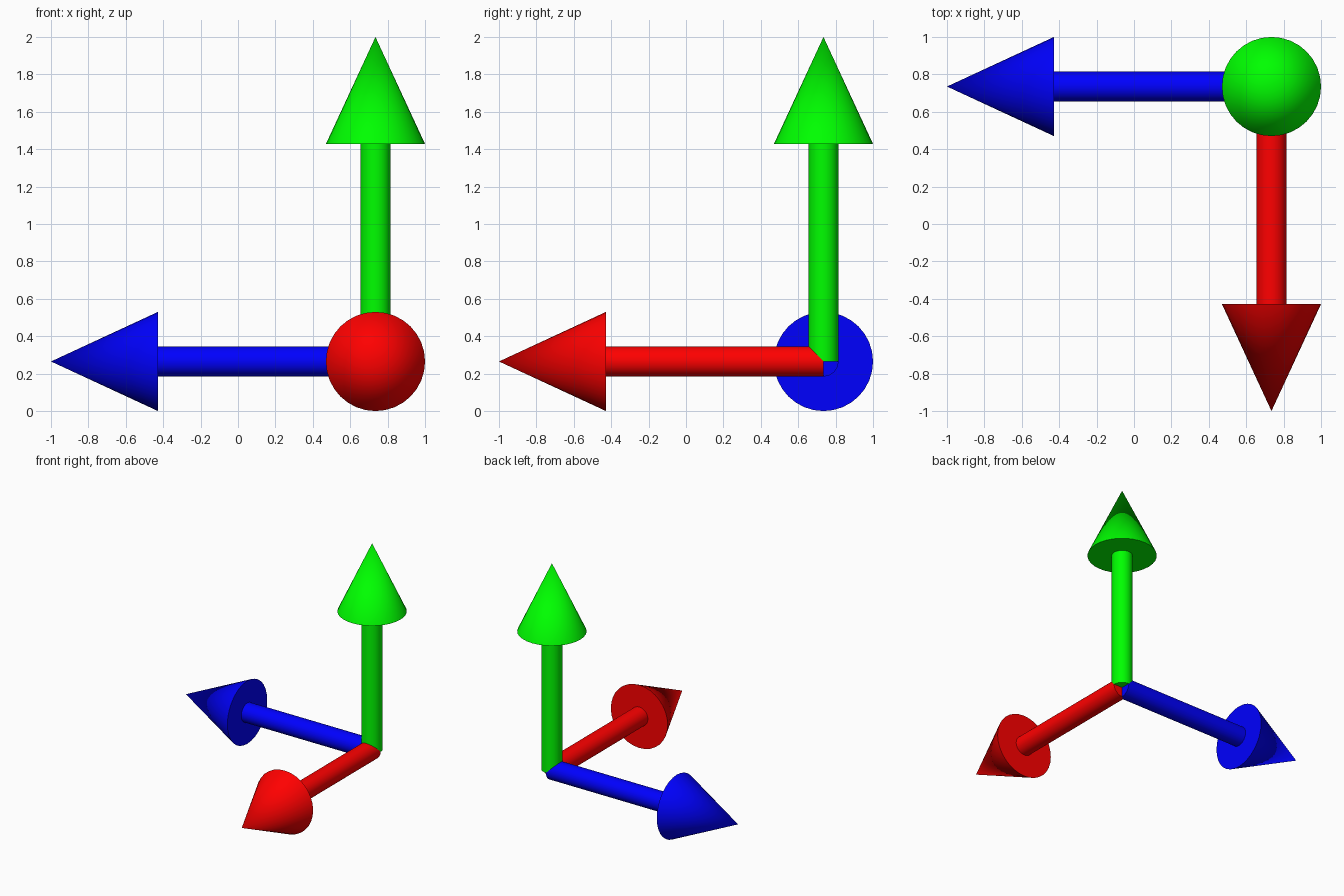
import bpy
from mathutils import Vector, Matrix

if "Cube" in bpy.data.objects:
    bpy.data.objects.remove(bpy.data.objects["Cube"])

CORNER = Vector((0.735, 0.735, 0.265))   # where the three shafts meet
LENGTH, HEAD = 1.735, 0.572              # whole arrow, cone part
SHAFT_R, HEAD_R, SIDES = 0.08, 0.265, 32


def finish(name, mat):
    ob = bpy.context.object
    ob.name = name
    ob.data.materials.append(mat)
    bpy.ops.object.shade_smooth_by_angle(angle=0.6)


def arrow(name, direction, color):
    d = Vector(direction)
    rot = d.to_track_quat('Z', 'Y').to_euler()
    mat = bpy.data.materials.new(name + "_paint")
    mat.diffuse_color = color
    mat.use_nodes = True
    mat.node_tree.nodes["Principled BSDF"].inputs["Base Color"].default_value = mat.diffuse_color
    # shaft, starting exactly at the shared corner
    shaft = LENGTH - HEAD
    bpy.ops.mesh.primitive_cylinder_add(vertices=SIDES, radius=SHAFT_R, depth=shaft,
                                        location=CORNER + d * shaft / 2, rotation=rot)
    finish(name + "_shaft", mat)
    # cone head
    bpy.ops.mesh.primitive_cone_add(vertices=SIDES, radius1=HEAD_R, radius2=0, depth=HEAD,
                                    location=CORNER + d * (LENGTH - HEAD / 2), rotation=rot)
    finish(name + "_head", mat)


arrow("front_arrow", (0, -1, 0), (1, 0, 0, 1))
arrow("left_arrow", (-1, 0, 0), (0, 0, 1, 1))
arrow("up_arrow", (0, 0, 1), (0, 1, 0, 1))
